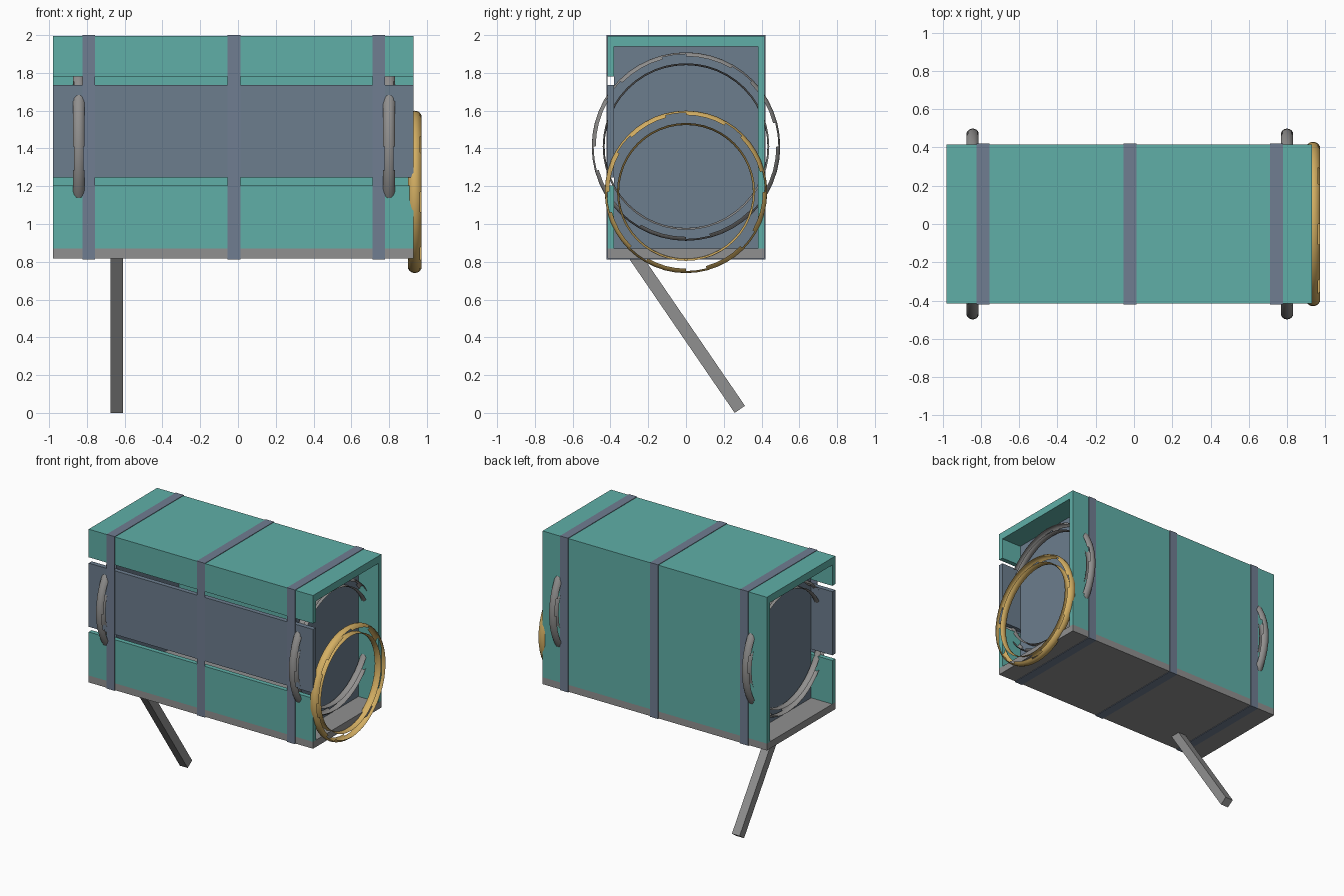
import bpy
import math
from mathutils import Matrix, Vector

cube = bpy.data.objects.get("Cube")
if cube:
    bpy.data.objects.remove(cube, do_unlink=True)


def material(name, r, g, b):
    mat = bpy.data.materials.new(name)
    mat.use_nodes = True
    mat.diffuse_color = (r, g, b, 1)
    mat.node_tree.nodes["Principled BSDF"].inputs["Base Color"].default_value = (r, g, b, 1)
    return mat


TEAL = material("teal paint", 0.115, 0.43, 0.39)
SLATE = material("slate board", 0.15, 0.205, 0.27)
STRAP = material("slate strap", 0.16, 0.205, 0.285)
GREY = material("grey base", 0.28, 0.28, 0.28)
STEEL = material("steel ring", 0.28, 0.275, 0.27)
GOLD = material("brass ring", 0.66, 0.43, 0.125)


def box(name, mat, x, y, z):
    """Box from three (low, high) ranges."""
    bpy.ops.mesh.primitive_cube_add(size=1)
    ob = bpy.context.object
    ob.name = name
    size = [hi - lo for lo, hi in (x, y, z)]
    mid = Vector([(hi + lo) / 2 for lo, hi in (x, y, z)])
    ob.data.transform(Matrix.Translation(mid) @ Matrix.Diagonal((*size, 1)))
    ob.data.materials.append(mat)
    return ob


def split_ring(name, mat, centre, major, minor, segments=48, sides=16):
    """Ring made of an outer and an inner curved band, open on both flat sides."""
    verts, faces = [], []
    for i in range(segments):
        a = math.tau * i / segments
        for j in range(sides):
            t = math.tau * j / sides
            r = major + minor * math.cos(t)
            verts.append((minor * math.sin(t), r * math.cos(a), r * math.sin(a)))
    for i in range(segments):
        for j in range(sides):
            c = math.cos(math.tau * (j + 0.5) / sides)
            notched = i // 2 % 3 == 0          # ragged edge on the outer band
            if c > (0.7 if notched else 0.5) or c < -0.8:
                ni, nj = (i + 1) % segments, (j + 1) % sides
                faces.append((i * sides + j, ni * sides + j,
                              ni * sides + nj, i * sides + nj))
    mesh = bpy.data.meshes.new(name)
    mesh.from_pydata(verts, [], faces)
    mesh.materials.append(mat)
    ob = bpy.data.objects.new(name, mesh)
    ob.location = centre
    bpy.context.collection.objects.link(ob)
    for p in mesh.polygons:
        p.use_smooth = True
    # drop the unused vertices along the open sides
    used = {v for f in faces for v in f}
    import bmesh
    bm = bmesh.new()
    bm.from_mesh(mesh)
    bmesh.ops.delete(bm, geom=[v for v in bm.verts if v.index not in used], context="VERTS")
    bm.to_mesh(mesh)
    bm.free()
    return ob


# Crate shell, open at both ends
LENGTH = (-0.98, 0.93)
HALF = 0.416
INNER = 0.38
FRONT = (-HALF, -INNER)
box("top_board", TEAL, LENGTH, (-HALF, HALF), (1.94, 1.996))
box("bottom_board", GREY, LENGTH, (-HALF, HALF), (0.817, 0.87))
box("back_wall", TEAL, LENGTH, (INNER, HALF), (0.87, 1.94))
box("front_upper_board", TEAL, LENGTH, FRONT, (1.78, 1.94))
box("front_lower_board", TEAL, LENGTH, FRONT, (0.87, 1.205))
box("front_middle_plank", SLATE, LENGTH, FRONT, (1.245, 1.735))

# Recessed end panels
for side, x in (("right", -0.8), ("left", 0.73)):
    box(side + "_end_panel", SLATE, (x, x + 0.03), (-INNER, INNER), (0.87, 1.94))

# Straps around the crate
T = 0.004
for label, x in (("right", -0.79), ("middle", -0.022), ("left", 0.745)):
    span = (x - 0.034, x + 0.034)
    wide = (-HALF - T, HALF + T)
    box(label + "_strap_top", STRAP, span, wide, (1.996, 2.0))
    box(label + "_strap_bottom", STRAP, span, wide, (0.813, 0.817))
    box(label + "_strap_front", STRAP, span, (-HALF - T, -HALF), (0.817, 1.996))
    box(label + "_strap_back", STRAP, span, (HALF, HALF + T), (0.817, 1.996))

# Rings through the side walls, and the brass ring at the open end
split_ring("right_steel_ring", STEEL, (-0.843, 0, 1.41), 0.465, 0.034)
split_ring("left_steel_ring", STEEL, (0.8, 0, 1.41), 0.465, 0.034)
split_ring("brass_ring", GOLD, (0.936, 0, 1.17), 0.392, 0.038)

# Slanted prop leg
leg = box("prop_leg", GREY, (-0.033, 0.033), (-0.033, 0.033), (0, 0.99))
leg.location = (-0.642, 0.285, 0.0187)
leg.rotation_euler.x = math.radians(34.4)
